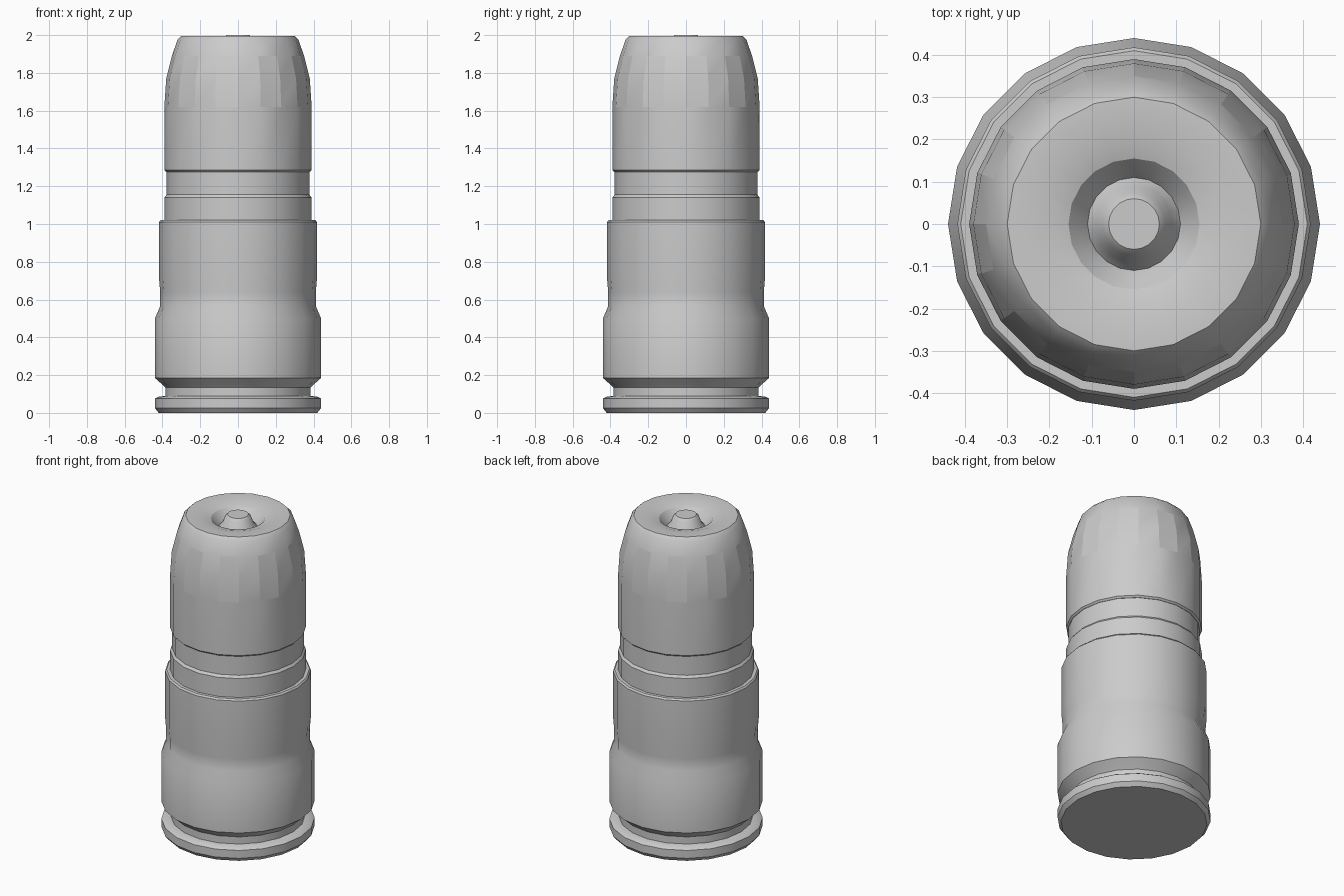
import bpy, bmesh, math

cube = bpy.data.objects.get("Cube")
if cube:
    bpy.data.objects.remove(cube)

SIDES = 20

metal = bpy.data.materials.new("light grey metal")
metal.use_nodes = True
GREY = (0.6, 0.6, 0.6, 1.0)
metal.diffuse_color = GREY
metal.node_tree.nodes["Principled BSDF"].inputs["Base Color"].default_value = GREY


def lathe(name, profile, vents=None):
    """Turn (radius, height) points around z; vents = (low, high) of the recessed slots."""
    bm = bmesh.new()
    rings = []
    for r, z in profile:
        rings.append([bm.verts.new((r * math.cos(a), r * math.sin(a), z))
                      for a in (math.tau * i / SIDES for i in range(SIDES))])
    slots = []
    for k in range(len(rings) - 1):
        low, high = rings[k], rings[k + 1]
        for i in range(SIDES):
            j = (i + 1) % SIDES
            face = bm.faces.new((low[i], low[j], high[j], high[i]))
            if vents and i % 2 == 0 and vents[0] <= profile[k][1] and profile[k + 1][1] <= vents[1]:
                slots.append(face)
    bm.faces.new(rings[0][::-1])
    bm.faces.new(rings[-1])
    if slots:
        bmesh.ops.inset_region(bm, faces=slots, thickness=0.022, depth=-0.05,
                               use_even_offset=True, use_boundary=True)
    mesh = bpy.data.meshes.new(name)
    bm.to_mesh(mesh)
    bm.free()
    mesh.materials.append(metal)
    obj = bpy.data.objects.new(name, mesh)
    bpy.context.collection.objects.link(obj)
    bpy.ops.object.select_all(action='DESELECT')
    obj.select_set(True)
    bpy.context.view_layer.objects.active = obj
    bpy.ops.object.shade_smooth_by_angle(angle=math.radians(28))
    return obj


# Flanged foot with its groove
lathe("base_rim", [(0.42, 0), (0.44, 0.025), (0.44, 0.075), (0.425, 0.085),
                   (0.385, 0.09), (0.385, 0.14)])

# Wide casing stepping in to the sleeve
lathe("casing", [(0.385, 0.135), (0.395, 0.145), (0.44, 0.185), (0.44, 0.5),
                 (0.412, 0.565), (0.412, 0.64), (0.418, 0.71), (0.418, 1.01),
                 (0.41, 1.02), (0.39, 1.02)])

# Collar under the cap
lathe("collar", [(0.39, 1.01), (0.39, 1.14), (0.378, 1.155), (0.378, 1.28)])

# Vented cap with a dished nose and a centre button
lathe("vented_cap", [(0.38, 1.275), (0.39, 1.285), (0.39, 1.62), (0.38, 1.77), (0.35, 1.89),
                     (0.32, 1.975), (0.30, 1.995), (0.22, 1.995), (0.155, 1.975),
                     (0.125, 1.94), (0.11, 1.92), (0.09, 1.945), (0.075, 1.985), (0.06, 2.0)],
      vents=(1.62, 1.89))
